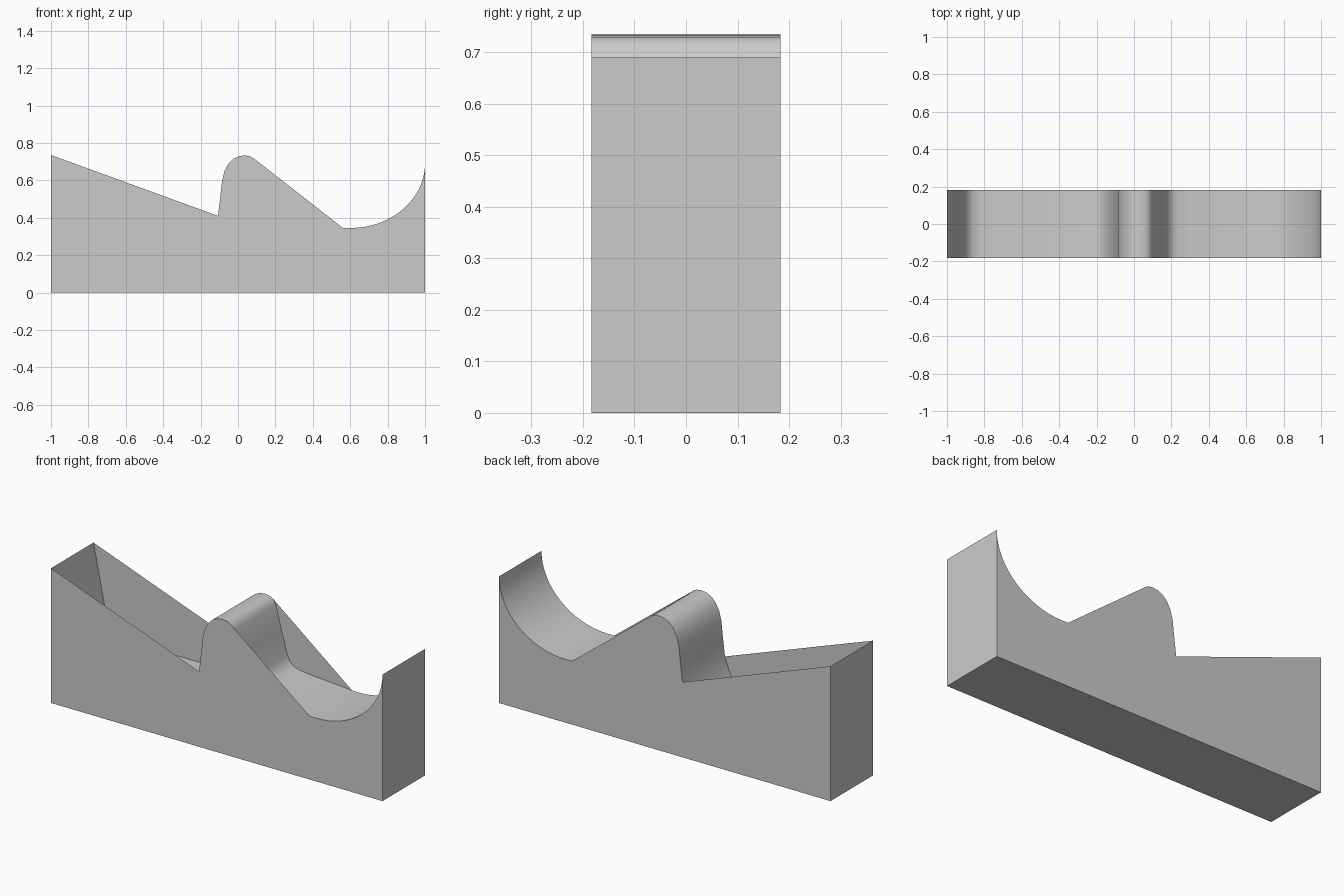
import bpy, bmesh, math

if "Cube" in bpy.data.objects:
    bpy.data.objects.remove(bpy.data.objects["Cube"])

W = 0.183

# Shared profile pieces (x, z)
hump = [(-.107, .41), (-.096, .50), (-.085, .60), (-.072, .65), (-.05, .69), (-.025, .715),
        (.005, .729), (.035, .733), (.065, .729), (.085, .717)]
N = 16
cradle = [(.60 + .40 * math.sin(a), .69 - .345 * math.cos(a))
          for a in [math.pi / 2 * i / N for i in range(N + 1)]]

# Straight-edged outline of the side walls
outline = [(-1, 0), (-1, .735)] + hump + [(.56, .346)] + cradle + [(1, 0)]

# Recessed top surface between the side walls
dip_left = [(-1, .735), (-.967, .574), (-.934, .413), (-.915, .335), (-.89, .283),
            (-.86, .26), (-.82, .253), (-.25, .253), (-.20, .26), (-.168, .277), (-.148, .306),
            (-.130, .345)]
dip_right = [(.10, .69), (.135, .56), (.170, .433), (.184, .405), (.205, .385),
             (.235, .373), (.30, .365), (.56, .346)]
top = dip_left + hump + dip_right + cradle


def make(name, build):
    bm = bmesh.new()
    build(bm)
    mesh = bpy.data.meshes.new(name)
    bm.to_mesh(mesh)
    bm.free()
    ob = bpy.data.objects.new(name, mesh)
    bpy.context.collection.objects.link(ob)
    return ob


def ribbon(bm, pts):
    rows = [(bm.verts.new((x, -W, z)), bm.verts.new((x, W, z))) for x, z in pts]
    for a, b in zip(rows, rows[1:]):
        bm.faces.new((a[0], b[0], b[1], a[1]))


def shell(bm):
    # Two flat side walls
    front = bm.faces.new([bm.verts.new((x, -W, z)) for x, z in reversed(outline)])
    back = bm.faces.new([bm.verts.new((x, W, z)) for x, z in outline])
    front.normal_update()
    back.normal_update()
    if front.normal.y > 0:
        front.normal_flip()
    if back.normal.y < 0:
        back.normal_flip()
    # End walls and base
    ribbon(bm, [(1, .69), (1, 0), (-1, 0), (-1, .735)])


make("dispenser_body", shell)
surface = make("recessed_top", lambda bm: ribbon(bm, top))
bpy.context.view_layer.objects.active = surface
surface.select_set(True)
bpy.ops.object.shade_smooth_by_angle(angle=math.radians(40))
